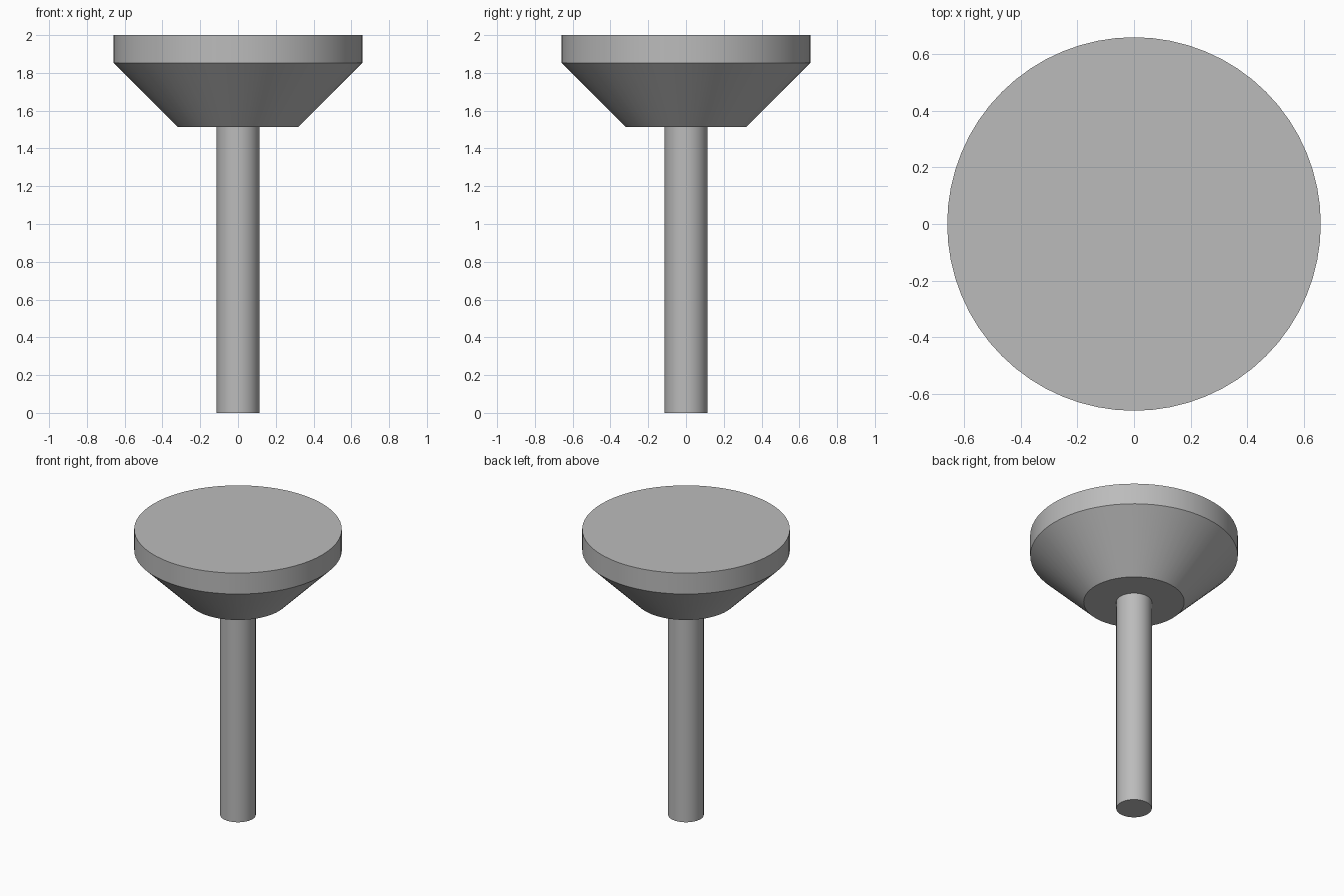
import bpy
import bmesh
import math

cube = bpy.data.objects.get("Cube")
if cube:
    bpy.data.objects.remove(cube, do_unlink=True)

SIDES = 64

grey = bpy.data.materials.new("plain grey")
grey.use_nodes = True
colour = (0.5, 0.5, 0.5, 1)
grey.diffuse_color = colour
grey.node_tree.nodes["Principled BSDF"].inputs["Base Color"].default_value = colour


def turned_part(name, profile):
    """Closed solid of revolution from (radius, height) rings, bottom to top."""
    bm = bmesh.new()
    rings = []
    for radius, z in profile:
        angles = [math.tau * i / SIDES for i in range(SIDES)]
        rings.append([bm.verts.new((radius * math.cos(a), radius * math.sin(a), z))
                      for a in angles])
    for low, high in zip(rings, rings[1:]):
        for i in range(SIDES):
            j = (i + 1) % SIDES
            bm.faces.new((low[i], low[j], high[j], high[i]))
    bm.faces.new(rings[0][::-1])
    bm.faces.new(rings[-1])
    mesh = bpy.data.meshes.new(name)
    bm.to_mesh(mesh)
    bm.free()
    mesh.materials.append(grey)
    obj = bpy.data.objects.new(name, mesh)
    bpy.context.collection.objects.link(obj)
    bpy.ops.object.select_all(action="DESELECT")
    obj.select_set(True)
    bpy.context.view_layer.objects.active = obj
    bpy.ops.object.shade_smooth_by_angle(angle=math.radians(30))
    return obj


# Slim round stem, meeting the underside of the head
turned_part("stem", [(0.113, 0), (0.113, 1.513)])

# Head: tapered underside below a straight rim with a flat top
turned_part("head", [(0.319, 1.513), (0.659, 1.853), (0.659, 2)])
